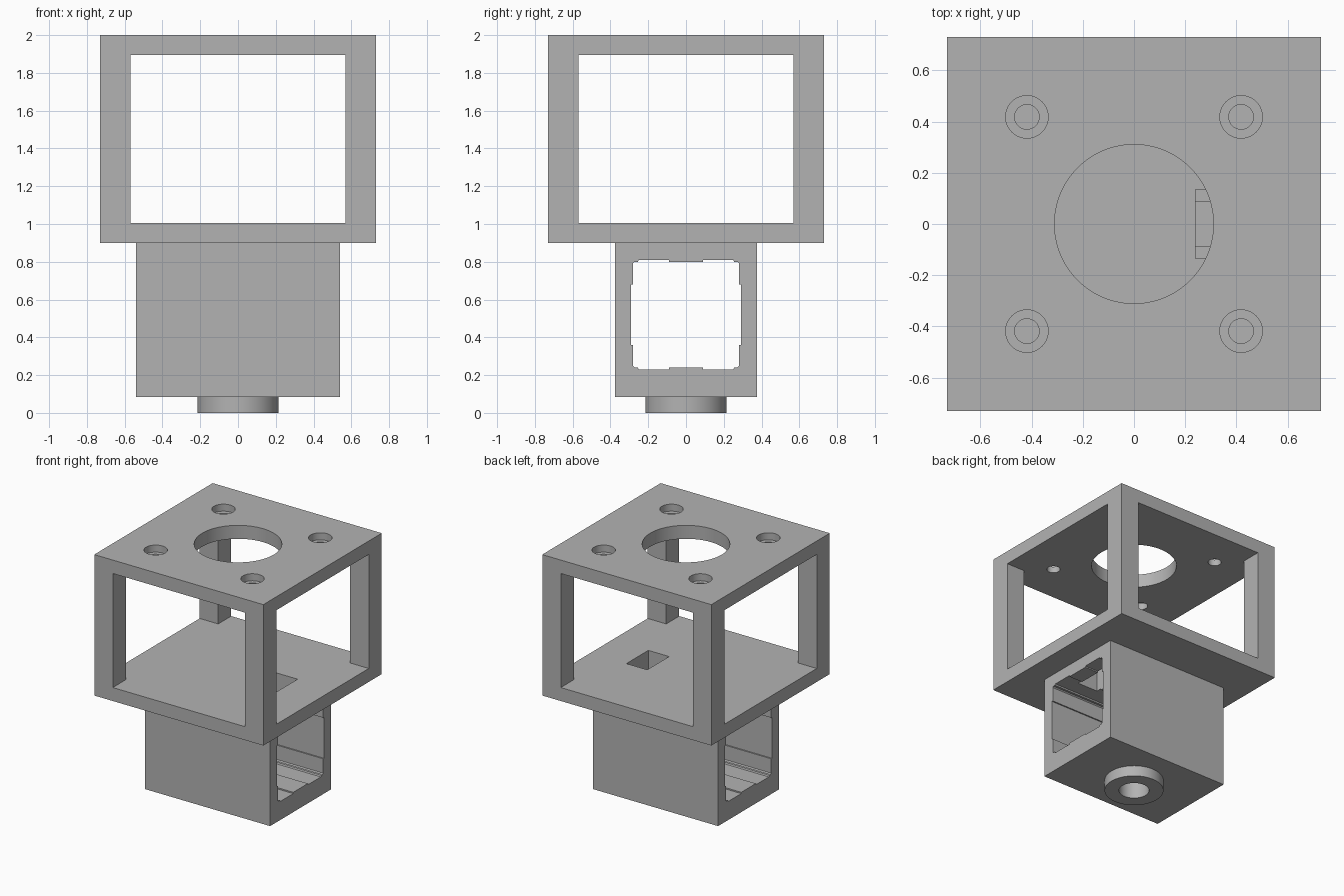
import bpy, bmesh, math
from mathutils import Vector

if "Cube" in bpy.data.objects:
    bpy.data.objects.remove(bpy.data.objects["Cube"], do_unlink=True)

grey = bpy.data.materials.new("grey plastic")
grey.use_nodes = True
COLOUR = (0.45, 0.45, 0.45, 1)
grey.diffuse_color = COLOUR
grey.node_tree.nodes["Principled BSDF"].inputs["Base Color"].default_value = COLOUR


def finish(name, bm):
    bmesh.ops.recalc_face_normals(bm, faces=bm.faces)
    mesh = bpy.data.meshes.new(name)
    bm.to_mesh(mesh)
    bm.free()
    mesh.materials.append(grey)
    obj = bpy.data.objects.new(name, mesh)
    bpy.context.collection.objects.link(obj)
    return obj


def prism(name, points, direction):
    """Extrude a closed outline along a direction."""
    bm = bmesh.new()
    face = bm.faces.new([bm.verts.new(p) for p in points])
    ext = bmesh.ops.extrude_face_region(bm, geom=[face], use_keep_orig=True)
    verts = [g for g in ext["geom"] if isinstance(g, bmesh.types.BMVert)]
    bmesh.ops.translate(bm, verts=verts, vec=Vector(direction))
    return finish(name, bm)


def box(name, x, y, z):
    """Box from (min, max) pairs."""
    pts = [(x[0], y[0], z[0]), (x[1], y[0], z[0]), (x[1], y[1], z[0]), (x[0], y[1], z[0])]
    return prism(name, pts, (0, 0, z[1] - z[0]))


def cylinder(name, r, z0, z1, x=0, y=0, sides=64):
    pts = [(x + r * math.cos(2 * math.pi * i / sides),
            y + r * math.sin(2 * math.pi * i / sides), z0) for i in range(sides)]
    return prism(name, pts, (0, 0, z1 - z0))


def cut(obj, cutter):
    """Subtract a cutter, bake the result and discard the cutter."""
    cutter.hide_render = True
    mod = obj.modifiers.new("cut", "BOOLEAN")
    mod.operation, mod.solver, mod.object = "DIFFERENCE", "EXACT", cutter
    bpy.context.view_layer.objects.active = obj
    bpy.ops.object.modifier_apply(modifier=mod.name)
    bpy.data.objects.remove(cutter, do_unlink=True)


def shade(obj):
    bpy.ops.object.select_all(action="DESELECT")
    obj.select_set(True)
    bpy.context.view_layer.objects.active = obj
    bpy.ops.object.shade_smooth_by_angle(angle=math.radians(30))


W, IN = 0.73, 0.57            # cage half width, window half width
FLOOR, CEIL = 1.005, 1.895    # inner floor and ceiling of the cage

# Open cage: a box with a tunnel each way
cage = box("cage", (-W, W), (-W, W), (0.90, 2.0))
cut(cage, box("window_x", (-1, 1), (-IN, IN), (FLOOR, CEIL)))
cut(cage, box("window_y", (-IN, IN), (-1, 1), (FLOOR, CEIL)))

# Large round opening and four counterbored screw holes in the top
cut(cage, cylinder("opening", 0.31, 1.8, 2.1, sides=96))
for sx in (-1, 1):
    for sy in (-1, 1):
        x, y = 0.418 * sx, 0.418 * sy
        cut(cage, cylinder("screw_hole", 0.048, 1.8, 2.1, x, y, 48))
        cut(cage, cylinder("head_recess", 0.083, 1.945, 2.1, x, y, 48))

# Square tube below, with a ridged bore along x
tube = box("tube", (-0.54, 0.54), (-0.375, 0.375), (0.085, 0.90))
MID = 0.52
quarter = [(0.29, 0.16), (0.28, 0.16), (0.28, 0.272), (0.272, 0.28),
           (0.255, 0.28), (0.25, 0.29), (0.09, 0.29), (0.09, 0.28)]
outline = []
for sy, sz in ((1, 1), (-1, 1), (-1, -1), (1, -1)):
    part = [(-1, sy * y, MID + sz * z) for y, z in quarter]
    outline += part if sy * sz > 0 else part[::-1]
cut(tube, prism("bore", outline, (2, 0, 0)))

# Cable slot through the cage floor and the tube roof
for part in (cage, tube):
    cut(part, box("slot", (0.24, 0.42), (-0.135, 0.135), (0.7, 1.1)))

# Round boss under the tube, with a hole up into the bore
boss = cylinder("boss", 0.215, 0, 0.085)
for part in (boss, tube):
    cut(part, cylinder("boss_hole", 0.11, -0.1, 0.4))

for part in (cage, tube, boss):
    shade(part)
